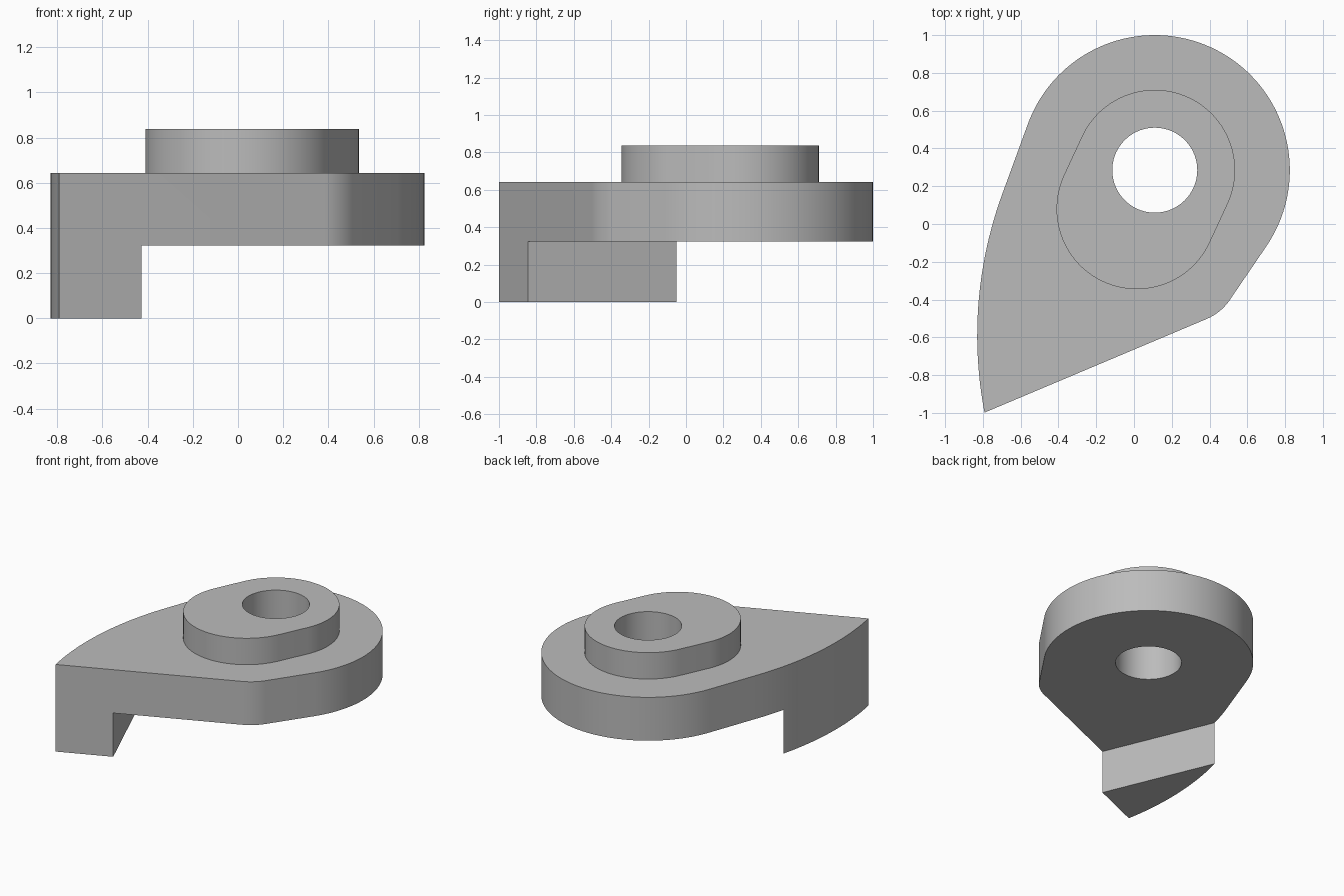
import bpy
import bmesh
from math import cos, sin, radians

if "Cube" in bpy.data.objects:
    bpy.data.objects.remove(bpy.data.objects["Cube"])

# Single plain material
grey = bpy.data.materials.new("plain grey")
grey.use_nodes = True
colour = (0.5, 0.5, 0.5, 1)
grey.diffuse_color = colour
grey.node_tree.nodes["Principled BSDF"].inputs["Base Color"].default_value = colour


def arc(cx, cy, r, start, end, steps):
    angles = [radians(start + (end - start) * i / steps) for i in range(steps + 1)]
    return [(cx + r * cos(a), cy + r * sin(a)) for a in angles]


def prism(name, outline, bottom, top):
    """Extrude a counter-clockwise outline straight up."""
    bm = bmesh.new()
    base = bm.faces.new([bm.verts.new((x, y, bottom)) for x, y in outline])
    new = bmesh.ops.extrude_face_region(bm, geom=[base], use_keep_orig=True)
    verts = [v for v in new["geom"] if isinstance(v, bmesh.types.BMVert)]
    bmesh.ops.translate(bm, verts=verts, vec=(0, 0, top - bottom))
    bmesh.ops.recalc_face_normals(bm, faces=bm.faces[:])
    mesh = bpy.data.meshes.new(name)
    bm.to_mesh(mesh)
    bm.free()
    mesh.materials.append(grey)
    obj = bpy.data.objects.new(name, mesh)
    bpy.context.collection.objects.link(obj)
    return obj


def combine(target, tool, operation):
    mod = target.modifiers.new(tool.name, "BOOLEAN")
    mod.operation = operation
    mod.solver = "EXACT"
    mod.object = tool
    bpy.context.view_layer.objects.active = target
    bpy.ops.object.modifier_apply(modifier=mod.name)
    bpy.data.objects.remove(tool)


UNDERSIDE, DECK, HUB_TOP = 0.323, 0.643, 0.838
PIVOT = (0.11, 0.285)

# Teardrop body: round head, bowed side to the tip, small rounded corner
outline = arc(*PIVOT, 0.715, -33.7, 159.9, 72)
outline += arc(1.35, -0.59, 2.18, 160, 190.8, 24)
outline += arc(0.275, -0.244, 0.281, -67.2, -34.5, 12)
body = prism("lever_body", outline, 0, DECK)

# Underside cut, leaving the foot below the tip
px, py = -0.43, -0.84
dx, dy = -0.388, 0.922
corners = [(-1, 0), (-1, 3), (3, 3), (3, 0)]
cut = [(px + a * dx + b * dy, py + a * dy - b * dx) for a, b in corners]
combine(body, prism("underside_cutter", cut, -0.2, UNDERSIDE), "DIFFERENCE")

# Raised slot-shaped hub
hub = arc(*PIVOT, 0.425, -24.9, 155.1, 56) + arc(0.015, 0.08, 0.425, 155.1, 335.1, 56)
combine(body, prism("hub", hub, 0.5, HUB_TOP), "UNION")

# Through bore
bore = arc(*PIVOT, 0.225, 0, 355, 71)
combine(body, prism("bore_cutter", bore, -0.2, 1), "DIFFERENCE")

# Smooth curved walls, keep hard rims
bpy.ops.object.select_all(action="DESELECT")
body.select_set(True)
bpy.context.view_layer.objects.active = body
bpy.ops.object.shade_smooth_by_angle(angle=radians(30))
